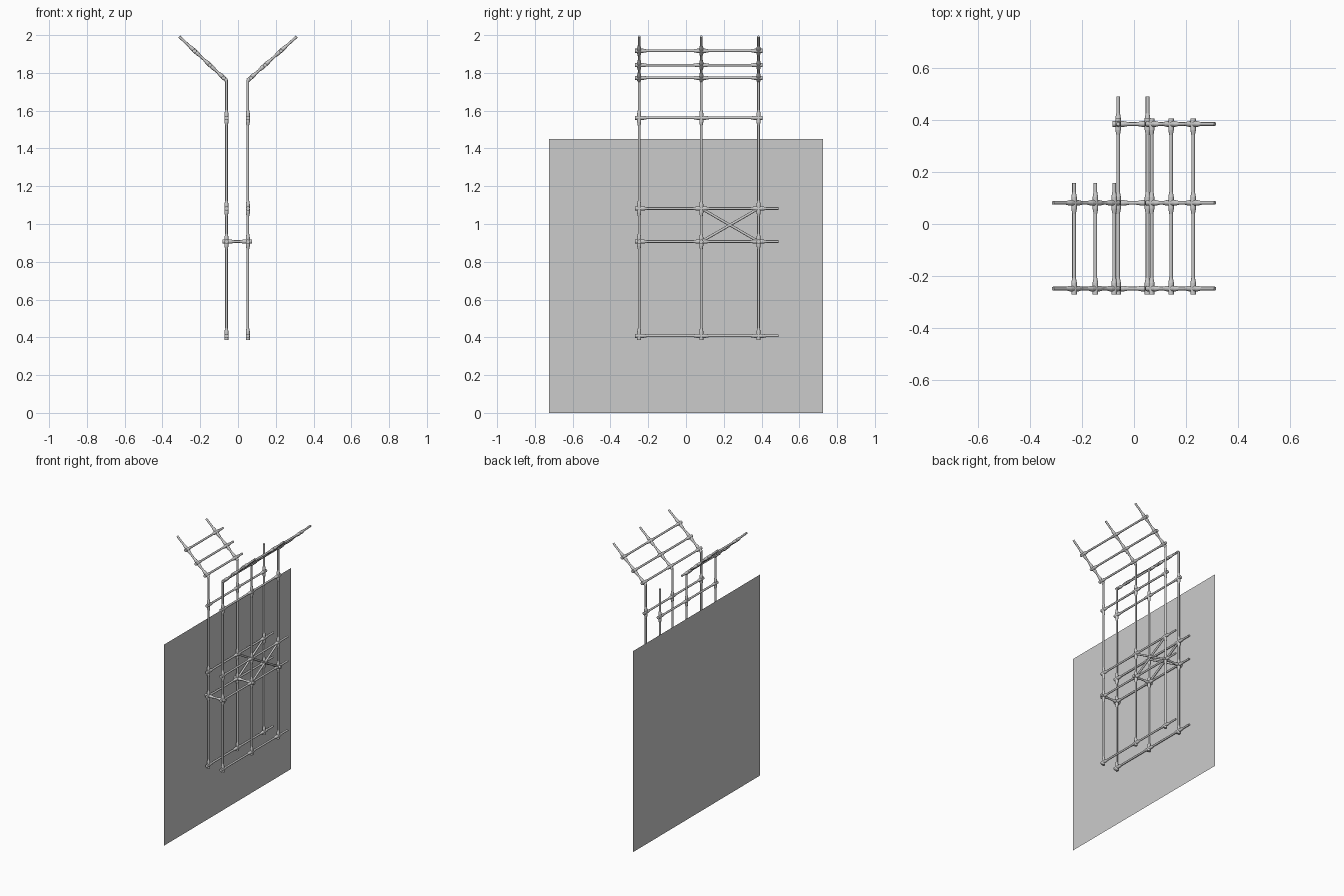
import bpy, bmesh
from mathutils import Vector

if "Cube" in bpy.data.objects:
    bpy.data.objects.remove(bpy.data.objects["Cube"])

R, RJ = 0.007, 0.0108          # tube and joint radius
STUB, FLARE = 0.022, 0.042     # joint collar half length, end of its taper
YS = (-0.248, 0.081, 0.384)    # the three rows of uprights
XS = {-1: -0.061, 1: 0.052}    # left and right frame planes
ZL = (0.408, 0.907, 1.082)     # long lower rails
ZU = 1.562                     # upper rail
ZBEND = 1.76
Y0 = YS[0] - STUB
ARM_Z = (1.774, 1.841, 1.917)  # rails on the sloping arms

grey = bpy.data.materials.new("light grey")
grey.diffuse_color = (0.6, 0.6, 0.6, 1)
grey.use_nodes = True
grey.node_tree.nodes["Principled BSDF"].inputs["Base Color"].default_value = grey.diffuse_color


def tube(bm, a, b, r1=R, r2=R):
    a, b = Vector(a), Vector(b)
    d = b - a
    res = bmesh.ops.create_cone(bm, cap_ends=True, segments=12, radius1=r1,
                                radius2=r2, depth=d.length)
    q = Vector((0, 0, 1)).rotation_difference(d.normalized())
    for v in res["verts"]:
        v.co = q @ v.co + (a + b) / 2


def collar(bm, p, direction, ends=(1, 1)):
    """Thick sleeve at a crossing, tapering into the tube where it carries on."""
    p, d = Vector(p), Vector(direction).normalized()
    tube(bm, p - d * STUB, p + d * STUB, RJ, RJ)
    for s, on in zip((-1, 1), ends):
        if on:
            tube(bm, p + d * s * STUB, p + d * s * FLARE, RJ, R)


def finish(bm, name):
    me = bpy.data.meshes.new(name)
    bm.to_mesh(me)
    bm.free()
    me.materials.append(grey)
    ob = bpy.data.objects.new(name, me)
    bpy.context.collection.objects.link(ob)
    bpy.context.view_layer.objects.active = ob
    ob.select_set(True)
    bpy.ops.object.shade_smooth_by_angle(angle=0.7)
    ob.select_set(False)


UP, ALONG, ACROSS = (0, 0, 1), (0, 1, 0), (1, 0, 0)

for side, label in ((-1, "left"), (1, "right")):
    x = XS[side]
    tip = Vector((side * 0.311, 0, 1.992))
    arm_dir = tip - Vector((x, 0, ZBEND))
    arm_rows = YS[:2] if side < 0 else YS

    # uprights
    bm = bmesh.new()
    for y in YS:
        tube(bm, (x, y, ZL[0] - STUB), (x, y, ZBEND + 0.003))
        for z in ZL + (ZU,):
            collar(bm, (x, y, z), UP, (z != ZL[0], 1))
    finish(bm, label + "_uprights")

    # straight rails
    bm = bmesh.new()
    for z in ZL + (ZU,):
        tube(bm, (x, Y0, z), (x, 0.49 if z != ZU else YS[2] + STUB, z))
        for y in YS:
            collar(bm, (x, y, z), ALONG, (y != YS[0], not (z == ZU and y == YS[2])))
    finish(bm, label + "_rails")

    # diagonal cross brace
    bm = bmesh.new()
    for za, zb in ((ZL[1], ZL[2]), (ZL[2], ZL[1])):
        tube(bm, (x, YS[1], za), (x, YS[2], zb))
    finish(bm, label + "_cross_brace")

    # sloping arms and their rails
    arms, rails = bmesh.new(), bmesh.new()
    for y in arm_rows:
        tube(arms, (x, y, ZBEND), (tip.x, y, tip.z))
    for z in ARM_Z:
        p = Vector((x, 0, ZBEND)) + arm_dir * ((z - ZBEND) / arm_dir.z)
        end = 0.158 if side < 0 else YS[2] + STUB
        tube(rails, (p.x, Y0, z), (p.x, end, z))
        for y in arm_rows:
            collar(arms, (p.x, y, z), arm_dir, (z != ARM_Z[0], 1))
            collar(rails, (p.x, y, z), ALONG, (y != YS[0], y != YS[2]))
    finish(arms, label + "_sloping_arms")
    finish(rails, label + "_arm_rails")

# ties joining the two frames
bm = bmesh.new()
for y in YS:
    tube(bm, (XS[-1] - STUB, y, ZL[1]), (XS[1] + STUB, y, ZL[1]))
    for s in (-1, 1):
        collar(bm, (XS[s], y, ZL[1]), ACROSS, (s > 0, s < 0))
finish(bm, "cross_ties")

# thin wall sheet behind the frames
bm = bmesh.new()
bm.faces.new([bm.verts.new((-0.085, y, z)) for y, z in
              ((-0.724, 0), (0.724, 0), (0.724, 1.45), (-0.724, 1.45))])
finish(bm, "wall_panel")
